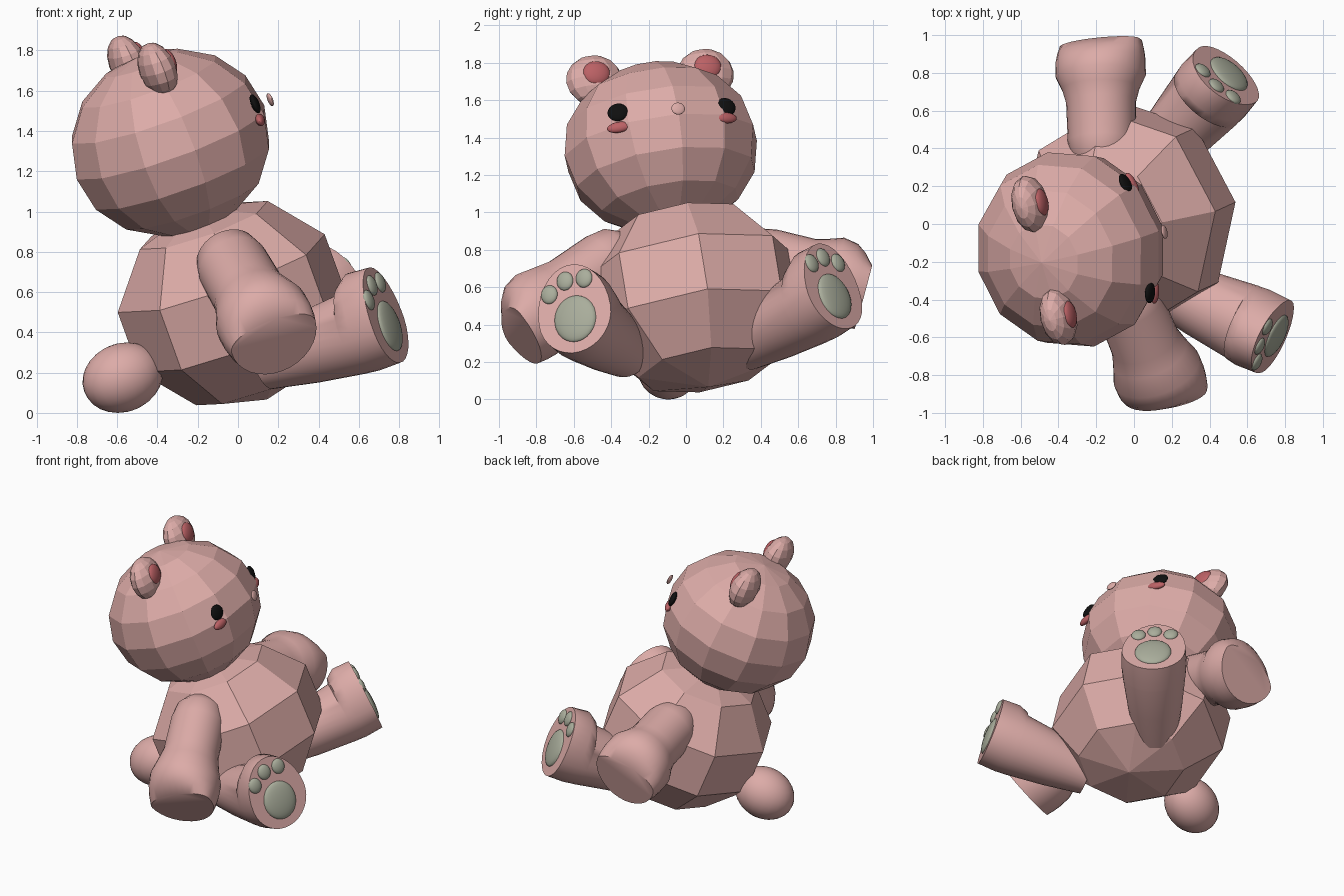
import bpy, bmesh, math
from mathutils import Vector, Matrix

if "Cube" in bpy.data.objects:
    bpy.data.objects.remove(bpy.data.objects["Cube"])

V = Vector
# Tilted frame of the seated toy: face direction, its left side, its up
F = V((0.91, 0.19, 0.36)).normalized()
U = V((-0.334, -0.152, 0.924))
U = (U - F * U.dot(F)).normalized()
L = U.cross(F)


def material(name, rgb):
    m = bpy.data.materials.new(name)
    m.diffuse_color = (*rgb, 1)
    m.use_nodes = True
    m.node_tree.nodes["Principled BSDF"].inputs["Base Color"].default_value = m.diffuse_color
    return m


PINK = material("pink", (0.72, 0.41, 0.39))
ROSE = material("rose", (0.50, 0.12, 0.13))
DARK = material("dark", (0.005, 0.005, 0.005))
SAGE = material("sage", (0.40, 0.42, 0.33))


def finish(name, bm, mat, smooth):
    bmesh.ops.recalc_face_normals(bm, faces=bm.faces)
    me = bpy.data.meshes.new(name)
    bm.to_mesh(me)
    bm.free()
    me.materials.append(mat)
    ob = bpy.data.objects.new(name, me)
    bpy.context.collection.objects.link(ob)
    if smooth:
        bpy.ops.object.select_all(action='DESELECT')
        ob.select_set(True)
        bpy.context.view_layer.objects.active = ob
        bpy.ops.object.shade_smooth_by_angle(angle=math.radians(40))
    return ob


def frame(n, up):
    n = n.normalized()
    up = (up - n * up.dot(n)).normalized()
    return n, up.cross(n), up


def ball(name, loc, radii, mat, n=F, up=U, seg=24, rings=14, smooth=True):
    """Ellipsoid with radii along normal, side and up."""
    n, side, up = frame(n, up)
    bm = bmesh.new()
    bmesh.ops.create_uvsphere(bm, u_segments=seg, v_segments=rings, radius=1)
    rot = Matrix((n, side, up)).transposed().to_4x4()
    bm.transform(Matrix.Translation(loc) @ rot @ Matrix.Diagonal((*radii, 1)))
    return finish(name, bm, mat, smooth)


def limb(name, end, n, profile, seg=32):
    """Loft of rings: (distance along n from the end, radius, extra height on top)."""
    n, side, up = frame(n, U)
    bm = bmesh.new()
    loops = []
    for d, r, ext in profile:
        ring = []
        for i in range(seg):
            a = math.tau * i / seg
            s = math.sin(a)
            ring.append(bm.verts.new(end + n * d + side * r * math.cos(a)
                                     + up * (r * s + ext * max(0, s))))
        loops.append(ring)
    for a, b in zip(loops, loops[1:]):
        for i in range(seg):
            j = (i + 1) % seg
            bm.faces.new((a[i], a[j], b[j], b[i]))
    bm.faces.new(loops[0])
    bm.faces.new(loops[-1])
    return finish(name, bm, PINK, True)


# Faceted body and head, smooth tail
ball("body", V((-0.03, 0.04, 0.545)), (0.58, 0.62, 0.515), PINK, n=F - L * 0.1,
     seg=8, rings=5, smooth=False)
HEAD = V((-0.335, -0.135, 1.343))
ball("head", HEAD, (0.51, 0.53, 0.46), PINK, seg=12, rings=8, smooth=False)
ball("tail", V((-0.573, -0.09, 0.175)), (0.205, 0.17, 0.17), PINK)

# Ears with inner patches
for side, c in (("left", V((-0.55, 0.105, 1.74))), ("right", V((-0.40, -0.49, 1.705)))):
    ball(side + "_ear", c, (0.09, 0.155, 0.14), PINK, seg=12, rings=8, smooth=False)
    ball(side + "_inner_ear", c + F * 0.068 + U * 0.015, (0.032, 0.075, 0.068), ROSE)

# Face
for side, eye, cheek in (("left", V((-0.045, 0.215, 1.565)), V((-0.01, 0.215, 1.505))),
                         ("right", V((0.085, -0.365, 1.535)), V((0.11, -0.36, 1.455)))):
    n = F + (eye - HEAD).normalized() * 0.8
    ball(side + "_eye", eye, (0.02, 0.055, 0.05), DARK, n)
    ball(side + "_cheek", cheek, (0.022, 0.063, 0.03), ROSE, n)
ball("nose", V((0.16, -0.042, 1.555)), (0.012, 0.037, 0.034), PINK)

# Arms: rounded shoulder, flared mitten rounded off on top, flat underneath
for side, end, shoulder in (("left", V((-0.18, 0.94, 0.60)), V((-0.17, 0.40, 0.745))),
                            ("right", V((0.17, -0.90, 0.39)), V((-0.035, -0.40, 0.745)))):
    n = end - shoulder
    k = n.length
    limb(side + "_arm", end, n, [
        (-k - 0.16, 0.03, 0), (-k - 0.13, 0.10, 0), (-k - 0.06, 0.16, 0), (-k + 0.04, 0.18, 0),
        (-k * 0.55, 0.185, 0), (-k * 0.42, 0.205, 0), (-0.16, 0.24, -0.01),
        (-0.08, 0.24, -0.025), (-0.03, 0.235, -0.06), (0.02, 0.225, -0.12)])

# Legs with raised toes, flat soles and paw pads
for side, sole, n in (("left", V((0.495, 0.79, 0.57)), V((0.60, 0.68, 0.40))),
                      ("right", V((0.745, -0.595, 0.45)), V((0.87, -0.39, 0.28)))):
    limb(side + "_leg", sole, n, [
        (-0.70, 0.14, 0), (-0.45, 0.18, 0), (-0.19, 0.21, 0), (-0.18, 0.21, 0.04),
        (-0.12, 0.215, 0.08), (0, 0.21, 0.08)])
    n, across, up = frame(n, U)
    ball(side + "_heel_pad", sole - up * 0.02, (0.03, 0.12, 0.13), SAGE, n)
    for i, (a, h) in enumerate(((-0.125, 0.155), (-0.025, 0.205), (0.085, 0.19))):
        ball(f"{side}_toe_pad_{i + 1}", sole + across * a + up * h, (0.022, 0.047, 0.052), SAGE, n)
